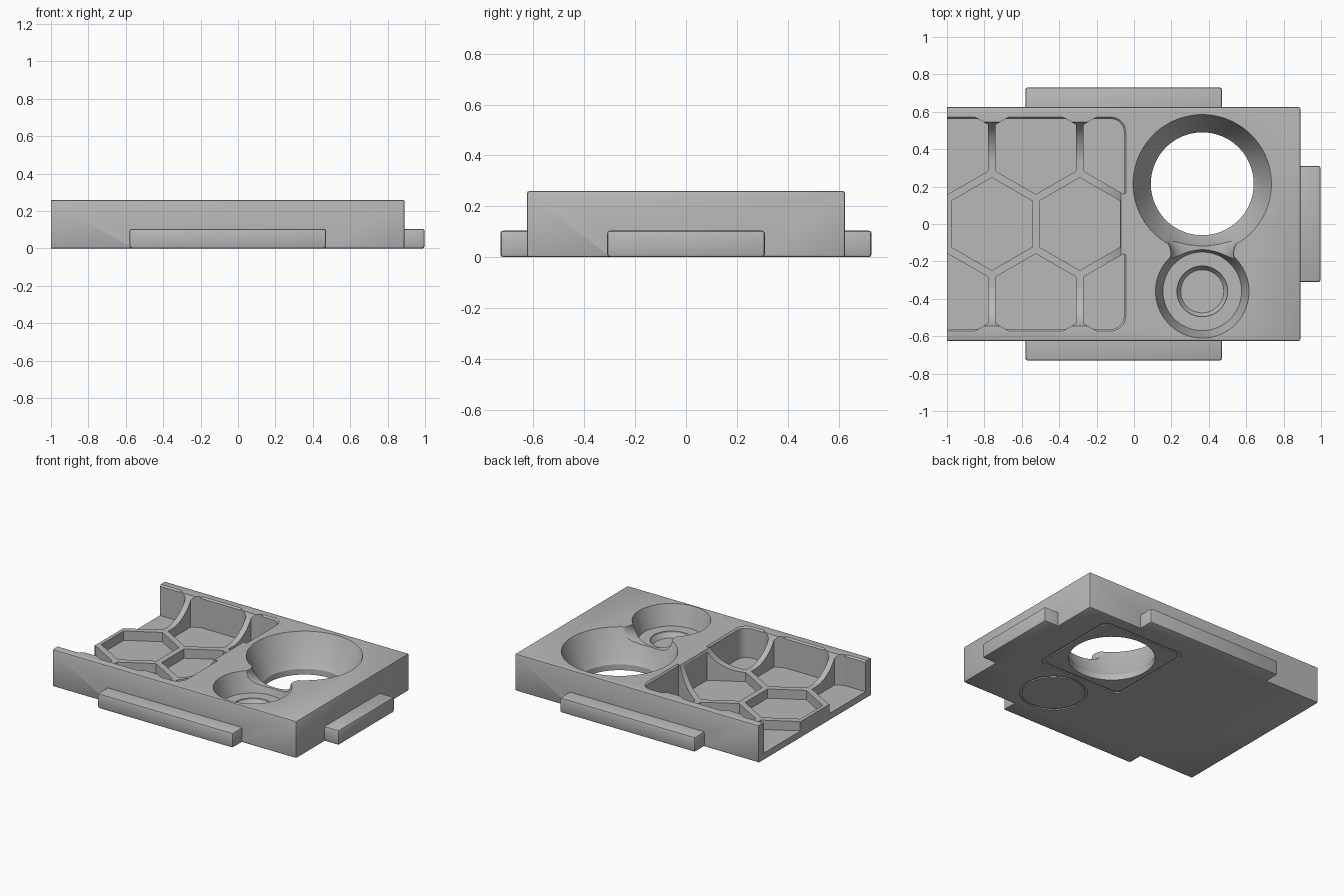
import bpy, bmesh, math

if "Cube" in bpy.data.objects:
    bpy.data.objects.remove(bpy.data.objects["Cube"])

grey = bpy.data.materials.new("light_grey")
grey.diffuse_color = (0.48, 0.48, 0.48, 1)
grey.use_nodes = True
grey.node_tree.nodes["Principled BSDF"].inputs["Base Color"].default_value = grey.diffuse_color


def loft(name, layers):
    """Closed solids from stacks of equal-length outlines: [[(x, y, z), ...], ...] per stack."""
    bm = bmesh.new()
    for stack in layers:
        rings = [[bm.verts.new(p) for p in ring] for ring in stack]
        n = len(rings[0])
        for a, b in zip(rings, rings[1:]):
            for i in range(n):
                bm.faces.new((a[i], a[(i + 1) % n], b[(i + 1) % n], b[i]))
        bm.faces.new(rings[0][::-1])
        bm.faces.new(rings[-1])
    bmesh.ops.recalc_face_normals(bm, faces=bm.faces[:])
    me = bpy.data.meshes.new(name)
    bm.to_mesh(me)
    bm.free()
    ob = bpy.data.objects.new(name, me)
    bpy.context.collection.objects.link(ob)
    ob.data.materials.append(grey)
    return ob


def rect(x0, x1, y0, y1, z, r=0.0):
    if r == 0:
        return [(x0, y0, z), (x1, y0, z), (x1, y1, z), (x0, y1, z)]
    pts = []
    for k, (cx, cy) in enumerate([(x1 - r, y1 - r), (x0 + r, y1 - r),
                                  (x0 + r, y0 + r), (x1 - r, y0 + r)]):
        for i in range(9):
            a = math.radians(90 * k + 90 * i / 8)
            pts.append((cx + r * math.cos(a), cy + r * math.sin(a), z))
    return pts


def circle(cx, cy, r, z, n=96):
    return [(cx + r * math.cos(2 * math.pi * i / n),
             cy + r * math.sin(2 * math.pi * i / n), z) for i in range(n)]


def hexagon(cx, cy, r, z):
    return [(cx + r * math.cos(math.radians(30 + 60 * i)),
             cy + r * math.sin(math.radians(30 + 60 * i)), z) for i in range(6)]


def apply(ob, mod):
    bpy.context.view_layer.objects.active = ob
    bpy.ops.object.modifier_apply(modifier=mod.name)


def boolean(ob, tool, op):
    mod = ob.modifiers.new("bool", 'BOOLEAN')
    mod.operation, mod.solver, mod.object = op, 'EXACT', tool
    apply(ob, mod)
    bpy.data.objects.remove(tool)


def block(name, x0, x1, y0, y1, z1, w):
    ob = loft(name, [[rect(x0, x1, y0, y1, 0), rect(x0, x1, y0, y1, z1)]])
    mod = ob.modifiers.new("bevel", 'BEVEL')
    mod.width, mod.segments = w, 2
    apply(ob, mod)
    return ob


# Main slab; the open end is trimmed flat at x = -1
TOP = 0.26
body = block("tray_body", -1.1, 0.89, -0.625, 0.625, TOP, 0.009)
boolean(body, loft("trim", [[rect(-1.3, -1, -1, 1, -0.2), rect(-1.3, -1, -1, 1, 0.5)]]),
        'DIFFERENCE')

# Side tabs
for tab in (("front_tab", -0.58, 0.47, -0.73, -0.60),
            ("back_tab", -0.58, 0.47, 0.60, 0.73),
            ("right_tab", 0.86, 0.998, -0.31, 0.31)):
    boolean(body, block(*tab, 0.105, 0.012), 'UNION')

# Honeycomb cells, limited to a rounded pocket with a chamfered rim
pitch, hex_r, floor = 0.47, 0.248, 0.045
cells = []
for row in (-1, 0, 1):
    for k in range(3):
        cx = (-0.76 if row == 0 else -0.995) + pitch * k
        if row == 0 and k == 2:
            continue
        cy = row * pitch * math.sqrt(3) / 2
        cells.append([hexagon(cx, cy, hex_r, floor), hexagon(cx, cy, hex_r, 0.4)])
cell_tool = loft("cells", cells)
limit = loft("pocket_limit", [[
    rect(-1.5, -0.054 + g, -0.562 - g, 0.562 + g, z, 0.07 + g)
    for z, g in ((0.0, 0), (TOP - 0.01, 0), (TOP + 0.002, 0.012), (0.5, 0.012))]])
boolean(cell_tool, limit, 'INTERSECT')
boolean(body, cell_tool, 'DIFFERENCE')

# Dished rib tops that sweep up to the pocket walls
R, low = 0.25, 0.11
rise = TOP - low
run = math.sqrt(R * R - (R - rise) ** 2)
end = math.asin(run / R)
dish = []
for i in range(17):
    a = end * i / 16
    g = run - R * math.sin(a)
    dish.append(rect(-1.5, -0.07 - g, -0.545 + g, 0.545 - g, low + R - R * math.cos(a)))
dish.append([(x, y, 0.4) for x, y, z in dish[-1]])
boolean(body, loft("dish", [dish]), 'DIFFERENCE')

# Large funnel through-hole and small stepped cup
HX, BIG, SMALL = 0.365, 0.215, -0.36
for name, cy, prof in (
        ("big_hole", BIG, [(0.275, -0.1), (0.275, 0.04), (0.295, 0.07), (0.37, TOP), (0.37, 0.4)]),
        ("small_cup", SMALL, [(0.115, 0.08), (0.135, 0.11), (0.1351, 0.12), (0.21, 0.1201),
                              (0.25, TOP), (0.25, 0.4)])):
    boolean(body, loft(name, [[circle(HX, cy, r, z) for r, z in prof]]), 'DIFFERENCE')

# Rounded saddle joining the two hollows
neck = []
for i in range(9):
    t = i / 8
    z = 0.165 + (TOP - 0.165) * t
    side = []
    for j in range(13):
        u = -1 + j / 6
        w = 0.168 + (0.028 if u > 0 else 0.018) * u * u
        side.append((w * (0.3 + 0.7 * math.sqrt(1 - (1 - t) ** 2)), -0.155 + 0.07 * u))
    neck.append([(HX + w, y, z) for w, y in side] + [(HX - w, y, z) for w, y in side[::-1]])
neck.append([(x, y, 0.4) for x, y, z in neck[-1]])
boolean(body, loft("saddle", [neck]), 'DIFFERENCE')


# Shallow seams on the underside: rounded square and ring
def seam(name, outer, inner):
    tool = loft(name, [[outer(-0.1), outer(0.008)]])
    boolean(tool, loft("core", [[inner(-0.2), inner(0.2)]]), 'DIFFERENCE')
    boolean(body, tool, 'DIFFERENCE')


def square(h):
    return lambda z: rect(HX - h, HX + h, BIG - h, BIG + h, z, 0.05)


seam("square_seam", square(0.33), square(0.312))
seam("ring_seam", lambda z: circle(HX, SMALL, 0.215, z), lambda z: circle(HX, SMALL, 0.2, z))

# Single material and smooth curved walls
body.data.materials.clear()
body.data.materials.append(grey)
for p in body.data.polygons:
    p.material_index = 0
bpy.ops.object.select_all(action='DESELECT')
body.select_set(True)
bpy.context.view_layer.objects.active = body
bpy.ops.object.shade_smooth_by_angle(angle=math.radians(25))
